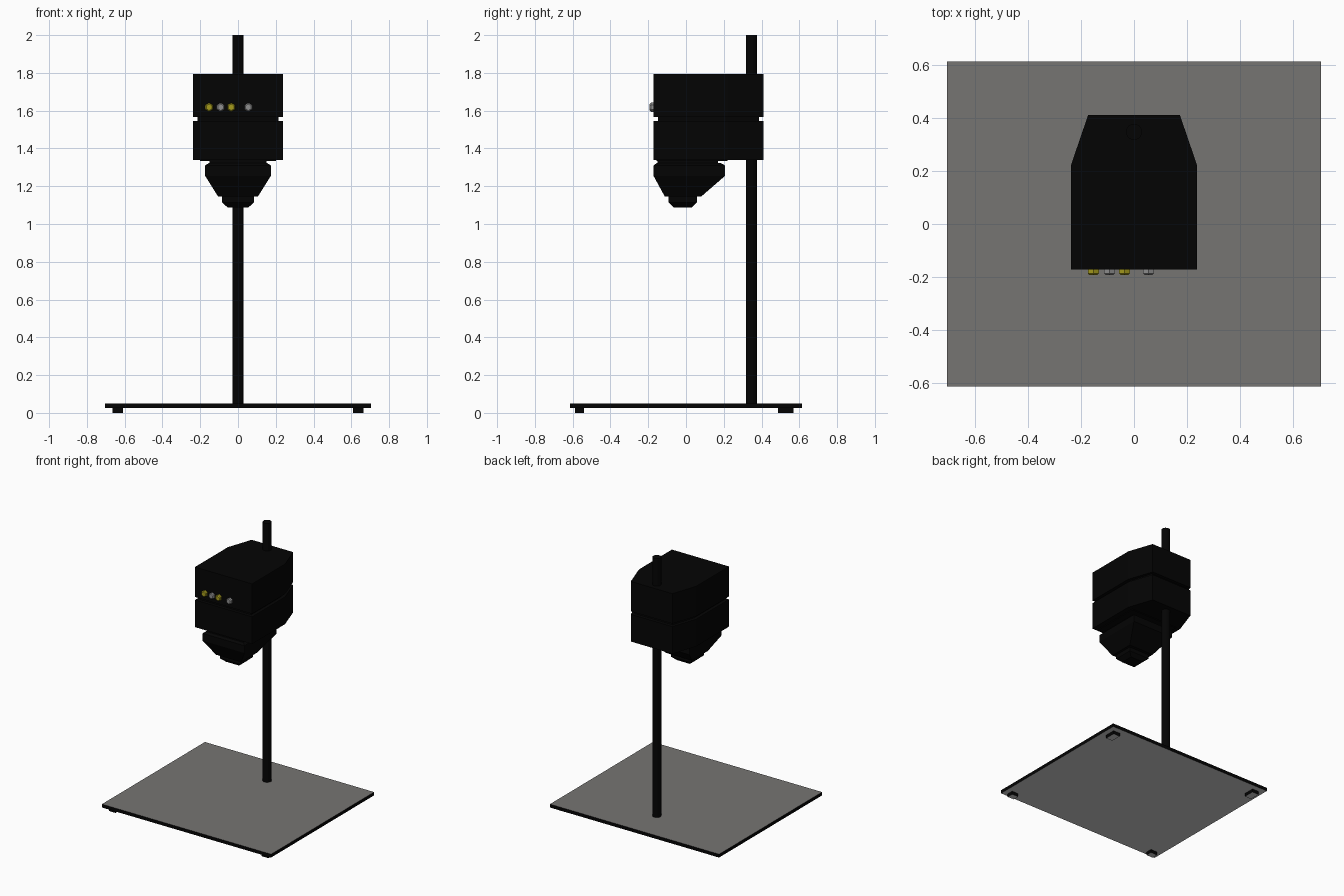
import bpy, bmesh, math
from mathutils import Matrix

if "Cube" in bpy.data.objects:
    bpy.data.objects.remove(bpy.data.objects["Cube"])


def material(name, rgb):
    m = bpy.data.materials.new(name)
    m.diffuse_color = (*rgb, 1)
    m.use_nodes = True
    m.node_tree.nodes["Principled BSDF"].inputs["Base Color"].default_value = m.diffuse_color
    return m


BLACK = material("matt black", (0.0012, 0.0012, 0.0012))
GREY = material("board grey", (0.182, 0.176, 0.17))
PALE = material("underside pale grey", (0.6, 0.6, 0.6))
YELLOW = material("button yellow", (0.38, 0.33, 0.012))
SILVER = material("button silver", (0.28, 0.28, 0.28))


def loft(name, rings, mats, paint_levels=False):
    """Solid through equal-length rings of 3D points, capped at both ends.
    paint_levels: second colour on top, third colour underneath."""
    bm = bmesh.new()
    loops = [[bm.verts.new(p) for p in ring] for ring in rings]
    n = len(loops[0])
    for a, b in zip(loops, loops[1:]):
        for i in range(n):
            j = (i + 1) % n
            bm.faces.new((a[i], a[j], b[j], b[i]))
    bm.faces.new(loops[0][::-1])
    bm.faces.new(loops[-1])
    bmesh.ops.recalc_face_normals(bm, faces=bm.faces)
    me = bpy.data.meshes.new(name)
    for m in mats:
        me.materials.append(m)
    if paint_levels:
        bm.normal_update()
        for f in bm.faces:
            f.material_index = 1 if f.normal.z > 0.7 else 2 if f.normal.z < -0.7 else 0
    bm.to_mesh(me)
    bm.free()
    ob = bpy.data.objects.new(name, me)
    bpy.context.collection.objects.link(ob)
    return ob


def rect(hx, y0, y1, z, cx=0):
    return [(cx - hx, y0, z), (cx + hx, y0, z), (cx + hx, y1, z), (cx - hx, y1, z)]


def head_plan(z, inset=0.0):
    """Rectangle with tapered rear corners."""
    w, f, b = 0.238 - inset, -0.172 + inset, 0.41 - inset
    half = [(w, f), (w, 0.22 - inset * 0.3), (0.173 - inset * 0.6, b)]
    return [(x, y, z) for x, y in half] + [(-x, y, z) for x, y in half[::-1]]


def circle(r, z, n=12):
    return [(r * math.cos(math.tau * (i + 0.5) / n),
             r * math.sin(math.tau * (i + 0.5) / n), z) for i in range(n)]


# Baseboard with grey top, pale underside, black edges
loft("baseboard", [rect(0.705, -0.613, 0.613, z) for z in (0.025, 0.05)],
     [BLACK, GREY, PALE], True)

# Four feet
for side, s in (("left", -1), ("right", 1)):
    for end, y0, y1 in (("front", -0.588, -0.54), ("rear", 0.488, 0.57)):
        loft(f"foot_{end}_{side}",
             [rect(0.028, y0, y1, z, s * 0.637) for z in (0.0, 0.026)],
             [BLACK, BLACK, PALE], True)

# Column
post = loft("column", [circle(0.031, z) for z in (0.048, 2.0)], [BLACK])
post.location.y = 0.347

# Lamp head: two blocks separated by a groove
loft("head_upper", [head_plan(z) for z in (1.567, 1.793)], [BLACK])
loft("head_groove", [head_plan(z, 0.024) for z in (1.54, 1.57)], [BLACK])
loft("head_lower", [head_plan(z) for z in (1.34, 1.545)], [BLACK])
loft("head_underplate", [rect(0.2, -0.155, 0.22, z) for z in (1.334, 1.342)], [BLACK])

# Tapered lens housing and lens
loft("housing_neck", [rect(0.15, -0.15, 0.17, z) for z in (1.31, 1.336)], [BLACK])
loft("lens_housing", [rect(0.105, -0.112, 0.08, 1.145),
                      rect(0.174, -0.172, 0.207, 1.255),
                      rect(0.174, -0.172, 0.207, 1.31),
                      rect(0.155, -0.155, 0.185, 1.322)], [BLACK])
loft("lens", [rect(0.055, -0.065, 0.032, 1.088),
              rect(0.086, -0.092, 0.057, 1.115),
              rect(0.086, -0.092, 0.057, 1.147)], [BLACK])

# Row of hexagonal buttons on the front of the head
for i, (x, m) in enumerate(((-0.153, YELLOW), (-0.092, SILVER),
                            (-0.036, YELLOW), (0.055, SILVER))):
    b = loft(f"button_{i + 1}", [circle(r, z, 6) for r, z in
                                 ((0.024, 0.0), (0.024, 0.018), (0.017, 0.024))], [m])
    b.data.transform(Matrix.Rotation(math.pi / 2, 4, 'X'))
    b.location = (x, -0.168, 1.618)
